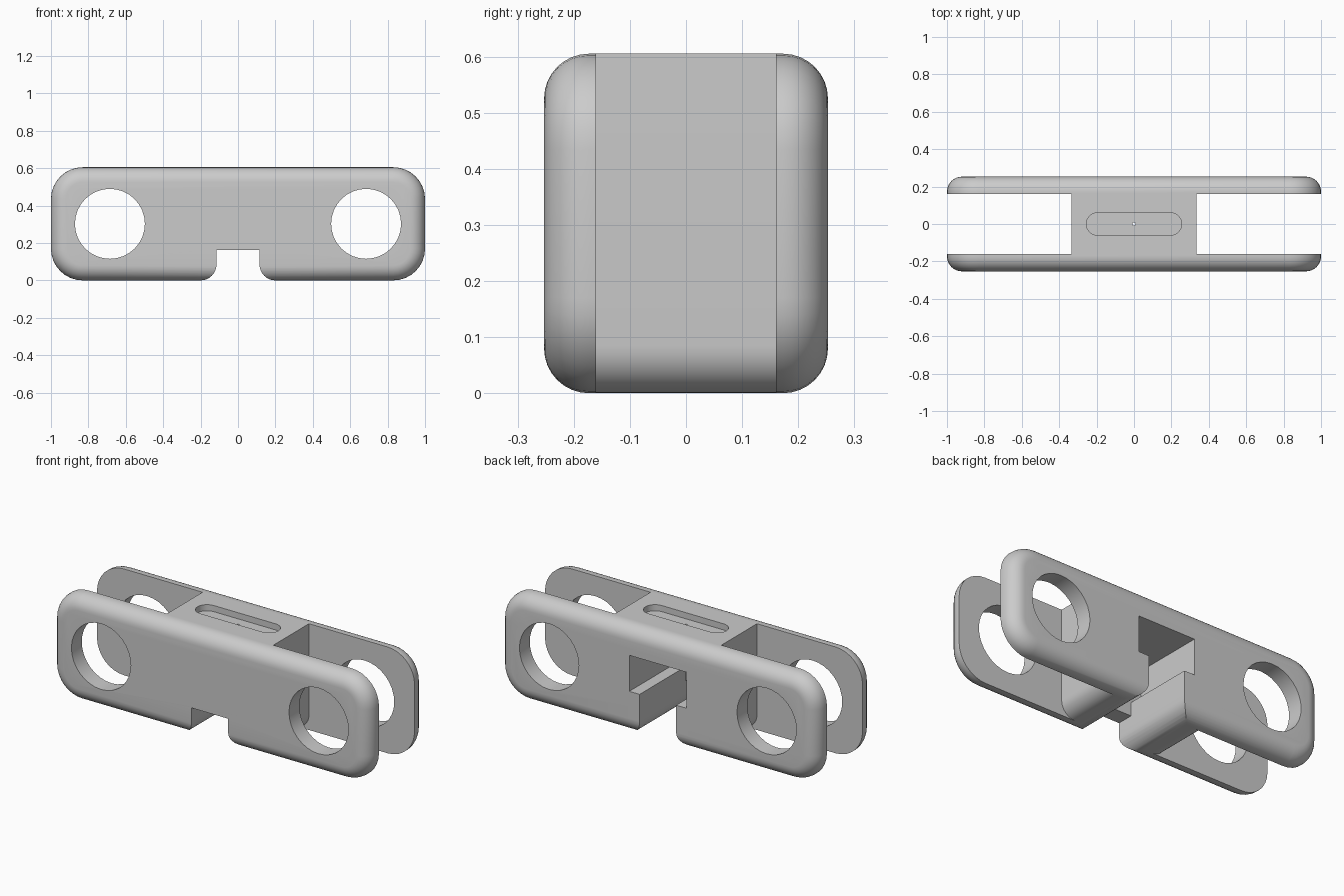
import bpy, bmesh
from math import sin, cos, pi

cube = bpy.data.objects.get("Cube")
if cube:
    bpy.data.objects.remove(cube, do_unlink=True)

HEIGHT, DEPTH, INNER = 0.605, 0.253, 0.16   # total height, half depth, inner face of plates
MID = HEIGHT / 2
CORNER, EDGE = 0.17, 0.08                   # outline corner radius, outer edge rounding
FILLET = 0.085

grey = bpy.data.materials.new("plain grey")
grey.use_nodes = True
grey.diffuse_color = (0.6, 0.6, 0.6, 1)
grey.node_tree.nodes["Principled BSDF"].inputs["Base Color"].default_value = (0.6, 0.6, 0.6, 1)


def arc(cx, cz, r, start, end, steps):
    """Points on a circular arc, angles in half turns."""
    angles = [pi * (start + (end - start) * i / steps) for i in range(steps + 1)]
    return [(cx + r * cos(a), cz + r * sin(a)) for a in angles]


def loft(name, rings):
    """Closed solid through a list of equal-length rings."""
    bm = bmesh.new()
    loops = [[bm.verts.new(p) for p in ring] for ring in rings]
    for a, b in zip(loops, loops[1:]):
        for i in range(len(a)):
            j = (i + 1) % len(a)
            bm.faces.new((a[i], a[j], b[j], b[i]))
    bm.faces.new(loops[0])
    bm.faces.new(loops[-1])
    bmesh.ops.recalc_face_normals(bm, faces=bm.faces)
    mesh = bpy.data.meshes.new(name)
    bm.to_mesh(mesh)
    bm.free()
    mesh.materials.append(grey)
    obj = bpy.data.objects.new(name, mesh)
    bpy.context.collection.objects.link(obj)
    return obj


def prism_y(name, outline, y0, y1):
    return loft(name, [[(x, y, z) for x, z in outline] for y in (y0, y1)])


def prism_z(name, outline, z0, z1):
    return loft(name, [[(x, y, z) for x, y in outline] for z in (z0, z1)])


def box_outline(half, z0, z1):
    return [(-half, z0), (half, z0), (half, z1), (-half, z1)]


def plate_outline(inset):
    """Rounded rectangle, shrunk by inset."""
    cx, cz, pts = 1 - CORNER, MID - CORNER, []
    for k, (sx, sz) in enumerate([(1, 1), (-1, 1), (-1, -1), (1, -1)]):
        pts += arc(sx * cx, MID + sz * cz, CORNER - inset, k / 2, k / 2 + 0.5, 8)
    return pts


def plate(name, side):
    """Side plate with a sharp inner edge and a rounded outer edge."""
    rings = [[(x, side * INNER, z) for x, z in plate_outline(0)]]
    for i in range(9):
        a = pi / 2 * i / 8
        y = side * (DEPTH - EDGE + EDGE * sin(a))
        rings.append([(x, y, z) for x, z in plate_outline(EDGE * (1 - cos(a)))])
    return loft(name, rings)


def combine(target, other, operation):
    mod = target.modifiers.new(operation.lower(), 'BOOLEAN')
    mod.operation, mod.solver, mod.object = operation, 'EXACT', other
    bpy.context.view_layer.objects.active = target
    bpy.ops.object.modifier_apply(modifier=mod.name)
    bpy.data.objects.remove(other, do_unlink=True)


# Centre block, rounded along its lower outer edges
half = 0.335
block = arc(-half + FILLET, FILLET, FILLET, 1, 1.5, 8)
block += arc(half - FILLET, FILLET, FILLET, 1.5, 2, 8)
block += [(half, HEIGHT), (-half, HEIGHT)]
body = prism_y("coupling_body", block, -INNER - 0.006, INNER + 0.006)

# Front and back plates
for name, side in (("front_plate", -1), ("back_plate", 1)):
    combine(body, plate(name, side), 'UNION')

# Large round holes through both plates
for x in (-0.685, 0.685):
    combine(body, prism_y("hole_cutter", arc(x, MID, 0.187, 0, 2 - 1 / 16, 31), -1, 1), 'DIFFERENCE')

# Bottom notch with flared lower edges
notch = 0.115
flare = arc(notch + FILLET, FILLET, FILLET, 1.5, 1, 8)
right_half = [(notch + FILLET, -0.1)] + flare + [(notch, 0.163)]
outline = right_half + [(-x, z) for x, z in reversed(right_half)]
combine(body, prism_y("notch_cutter", outline, -1, 1), 'DIFFERENCE')

# T-shaped pocket open to the back
pocket = [(-notch, 0.12), (notch, 0.12), (notch, 0.24), (0.18, 0.24),
          (0.18, 0.445), (-0.18, 0.445), (-0.18, 0.24), (-notch, 0.24)]
combine(body, prism_y("pocket_cutter", pocket, -INNER, 1), 'DIFFERENCE')

# Shallow top slot and its pin hole
slot = arc(0.195, 0, 0.06, -0.5, 0.5, 12) + arc(-0.195, 0, 0.06, 0.5, 1.5, 12)
combine(body, prism_z("slot_cutter", slot, HEIGHT - 0.035, 1), 'DIFFERENCE')
pin = arc(0, 0, 0.008, 0, 2 - 1 / 6, 11)
combine(body, prism_z("pin_cutter", pin, 0.4, 1), 'DIFFERENCE')

# Smooth rounded areas, crisp edges
bpy.ops.object.select_all(action='DESELECT')
body.select_set(True)
bpy.context.view_layer.objects.active = body
bpy.ops.object.shade_smooth_by_angle(angle=pi / 6)
